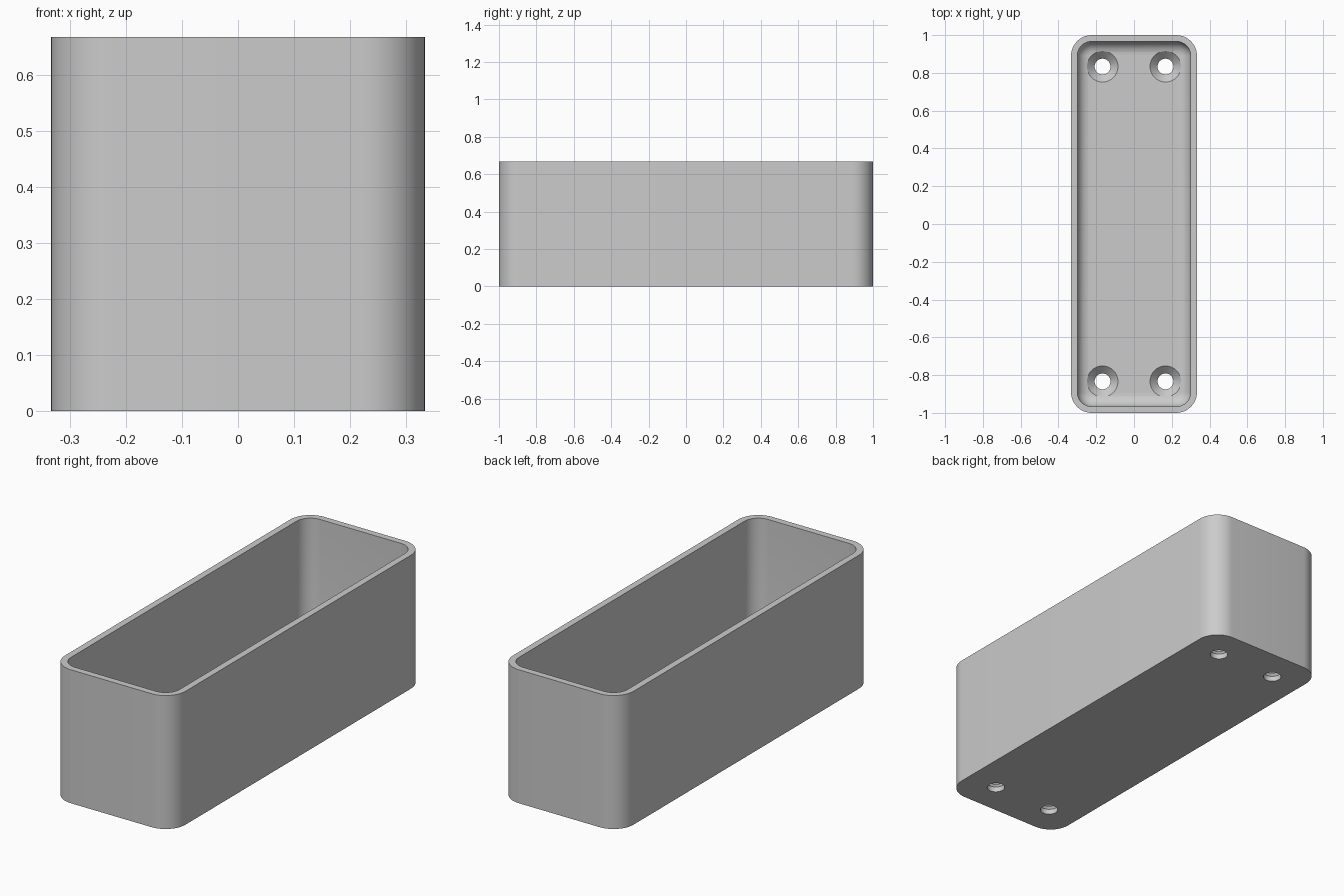
import bpy, bmesh, math

old = bpy.data.objects.get("Cube")
if old:
    bpy.data.objects.remove(old, do_unlink=True)

HALF_X, HALF_Y, HEIGHT = 1 / 3, 1.0, 2 / 3
CORNER, WALL, FLOOR, FILLET = 0.11, 1 / 30, 1 / 15, 1 / 15
HOLE, SINK = 0.042, 0.082
STEPS = 12

grey = bpy.data.materials.new("plain grey")
grey.use_nodes = True
colour = (0.6, 0.6, 0.6, 1)
grey.diffuse_color = colour
grey.node_tree.nodes["Principled BSDF"].inputs["Base Color"].default_value = colour


def ring(bm, inset, z):
    """Rounded rectangle of vertices, moved inwards by inset."""
    r = CORNER - inset
    verts = []
    for i, (sx, sy) in enumerate([(1, 1), (-1, 1), (-1, -1), (1, -1)]):
        for k in range(STEPS + 1):
            a = (i + k / STEPS) * math.pi / 2
            verts.append(bm.verts.new((sx * (HALF_X - CORNER) + r * math.cos(a),
                                       sy * (HALF_Y - CORNER) + r * math.sin(a), z)))
    return verts


def loft(bm, rings):
    """Skin a stack of rings and cap both ends."""
    for low, high in zip(rings, rings[1:]):
        n = len(low)
        for i in range(n):
            j = (i + 1) % n
            bm.faces.new((low[i], low[j], high[j], high[i]))
    bm.faces.new(rings[0][::-1])
    bm.faces.new(rings[-1])
    bmesh.ops.recalc_face_normals(bm, faces=bm.faces)


def finish(bm, name):
    mesh = bpy.data.meshes.new(name)
    bm.to_mesh(mesh)
    bm.free()
    mesh.materials.append(grey)
    obj = bpy.data.objects.new(name, mesh)
    bpy.context.collection.objects.link(obj)
    return obj


# Open tray: outer wall, rim, inner wall, rounded inner floor edge
bm = bmesh.new()
profile = [(0, 0), (0, HEIGHT), (WALL, HEIGHT)]
for k in range(9):
    a = k / 8 * math.pi / 2
    profile.append((WALL + FILLET * (1 - math.cos(a)),
                    FLOOR + FILLET * (1 - math.sin(a))))
loft(bm, [ring(bm, inset, z) for inset, z in profile])
tray = finish(bm, "tray")

# Countersunk screw holes in the floor
bm = bmesh.new()
SIDES = 32
bore_top = FLOOR - (SINK - HOLE)
for x in (-1 / 6, 1 / 6):
    for y in (-5 / 6, 5 / 6):
        part = bmesh.new()
        rings = []
        for r, z in [(HOLE, -0.05), (HOLE, bore_top), (SINK, FLOOR), (SINK, FLOOR + 0.1)]:
            rings.append([part.verts.new((x + r * math.cos(t * math.tau / SIDES),
                                          y + r * math.sin(t * math.tau / SIDES), z))
                          for t in range(SIDES)])
        loft(part, rings)
        temp = bpy.data.meshes.new("hole_part")
        part.to_mesh(temp)
        part.free()
        bm.from_mesh(temp)
        bpy.data.meshes.remove(temp)
cutter = finish(bm, "screw_hole_cutter")

cut = tray.modifiers.new("screw holes", "BOOLEAN")
cut.operation = "DIFFERENCE"
cut.solver = "EXACT"
cut.object = cutter

bpy.ops.object.select_all(action="DESELECT")
tray.select_set(True)
bpy.context.view_layer.objects.active = tray
bpy.ops.object.modifier_apply(modifier=cut.name)
bpy.data.objects.remove(cutter, do_unlink=True)
bpy.ops.object.shade_smooth_by_angle(angle=math.radians(30))
